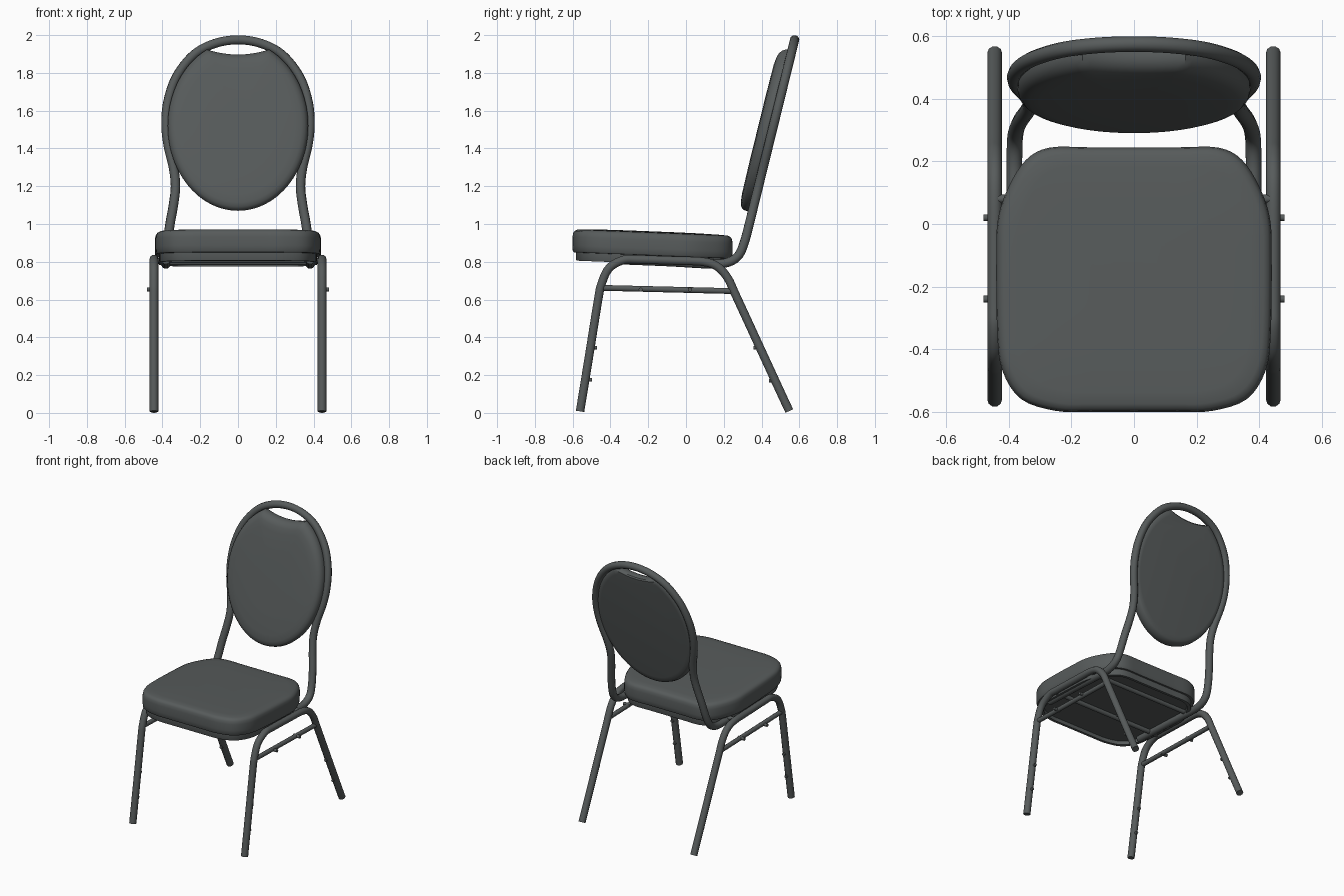
import bpy, bmesh, math
from mathutils import Vector

cube = bpy.data.objects.get("Cube")
if cube:
    bpy.data.objects.remove(cube, do_unlink=True)

charcoal = bpy.data.materials.new("charcoal grey")
COLOUR = (0.095, 0.105, 0.105, 1)
charcoal.diffuse_color = COLOUR
charcoal.use_nodes = True
charcoal.node_tree.nodes["Principled BSDF"].inputs["Base Color"].default_value = COLOUR


def finish(name, mesh):
    """Link a mesh as a smooth shaded part."""
    mesh.materials.clear()
    mesh.materials.append(charcoal)
    ob = bpy.data.objects.new(name, mesh)
    bpy.context.collection.objects.link(ob)
    bpy.ops.object.select_all(action="DESELECT")
    ob.select_set(True)
    bpy.context.view_layer.objects.active = ob
    bpy.ops.object.shade_smooth_by_angle(angle=math.radians(40))
    return ob


def smooth(points, steps=6):
    """Catmull-Rom curve through the points."""
    p = [Vector(q) for q in points]
    p = [2 * p[0] - p[1]] + p + [2 * p[-1] - p[-2]]
    out = []
    for a, b, c, d in zip(p, p[1:], p[2:], p[3:]):
        for i in range(steps):
            t = i / steps
            out.append(0.5 * (2 * b + (c - a) * t + (2 * a - 5 * b + 4 * c - d) * t * t
                              + (3 * b - a - 3 * c + d) * t ** 3))
    return out + [p[-2]]


def tube(name, path, radius):
    curve = bpy.data.curves.new(name, "CURVE")
    curve.dimensions = "3D"
    curve.bevel_depth = radius
    curve.bevel_resolution = 3
    curve.use_fill_caps = True
    spline = curve.splines.new("POLY")
    spline.points.add(len(path) - 1)
    for point, co in zip(spline.points, path):
        point.co = (*co, 1)
    helper = bpy.data.objects.new(name + " path", curve)
    bpy.context.collection.objects.link(helper)
    bpy.context.view_layer.update()
    graph = bpy.context.evaluated_depsgraph_get()
    mesh = bpy.data.meshes.new_from_object(helper.evaluated_get(graph))
    bpy.data.objects.remove(helper, do_unlink=True)
    return finish(name, mesh)


def loft(name, outline, rings, place):
    """Skin scaled copies of an outline; place maps (u, v, height) to space."""
    bm = bmesh.new()
    loops = [[bm.verts.new(place(u * s, v * s, h)) for u, v in outline] for s, h in rings]
    n = len(outline)
    for low, high in zip(loops, loops[1:]):
        for i in range(n):
            j = (i + 1) % n
            bm.faces.new((low[i], low[j], high[j], high[i]))
    bm.faces.new(loops[0])
    bm.faces.new(loops[-1])
    bmesh.ops.recalc_face_normals(bm, faces=bm.faces)
    mesh = bpy.data.meshes.new(name)
    bm.to_mesh(mesh)
    bm.free()
    return finish(name, mesh)


def mirror_outline(half):
    return half + [(-x, y) for x, y in half[-2:0:-1]]


# Seat cushion and pan, both tilted slightly backwards
SEAT_Y = -0.18
seat_half = [(0, -0.6), (0.14, -0.6), (0.25, -0.597), (0.36, -0.56), (0.42, -0.47), (0.437, -0.35),
             (0.44, -0.1), (0.434, 0.02), (0.4, 0.12), (0.345, 0.205), (0.27, 0.244),
             (0.14, 0.245), (0, 0.245)]
seat_half = [(p.x, p.y - SEAT_Y) for p in smooth([(x, y, 0) for x, y in seat_half], 4)]
seat_outline = mirror_outline(seat_half)


def place_seat(u, v, h):
    return (u, v + SEAT_Y, h - 0.04 * v)


loft("seat_cushion", seat_outline,
     [(0.95, 0.833), (0.985, 0.834), (0.997, 0.842), (1, 0.87), (1, 0.915), (0.992, 0.935),
      (0.975, 0.947), (0.94, 0.954), (0.85, 0.957), (0.6, 0.96), (0.3, 0.961)], place_seat)
loft("seat_pan", seat_outline,
     [(0.9, 0.815), (0.905, 0.79), (0.95, 0.79), (0.955, 0.795), (0.955, 0.836)], place_seat)


# Backrest: everything lies on one leaning plane
def lean(z):
    return 0.335 + 0.246 * (z - 1.0)


PAD_Z = 1.52
pad_outline = []
for i in range(96):
    a = math.tau * i / 96
    x, z = 0.372 * math.cos(a), PAD_Z + 0.45 * math.sin(a)
    # The grip opening trims the top of the pad
    pad_outline.append((x, min(z, 1.897 + x * x) - PAD_Z))


def place_pad(u, v, h):
    return (u, lean(PAD_Z + v) + h, PAD_Z + v)


loft("backrest_pad", pad_outline,
     [(0.9, 0.014), (0.96, 0.012), (0.985, 0.004), (1, -0.015), (1, -0.035), (0.985, -0.052),
      (0.95, -0.066), (0.9, -0.073), (0.8, -0.078), (0.4, -0.08)], place_pad)

# Back frame: one bent tube from under the seat, round the oval and back again
frame_front = [(0.382, -0.4, 0.812), (0.382, -0.1, 0.8), (0.382, 0.12, 0.788), (0.382, 0.215, 0.795),
               (0.38, 0.275, 0.83), (0.373, 0.308, 0.9)]
frame_oval = [(0.36, 1.0), (0.342, 1.1), (0.331, 1.2), (0.342, 1.3), (0.37, 1.42), (0.381, 1.53),
              (0.37, 1.65), (0.325, 1.78), (0.235, 1.895), (0.125, 1.955)]
half = frame_front + [(x, lean(z), z) for x, z in frame_oval]
frame_path = half + [(0, lean(1.975), 1.975)] + [(-x, y, z) for x, y, z in reversed(half)]
tube("back_frame", smooth(frame_path), 0.025)

# Leg frames with rails, spacer bolts and stacking bumpers
leg_profile = [(-0.561, 0.008), (-0.55, 0.075), (-0.51, 0.32), (-0.465, 0.6), (-0.448, 0.68),
               (-0.408, 0.765), (-0.33, 0.81), (-0.25, 0.812), (-0.05, 0.806), (0.09, 0.8), (0.165, 0.775),
               (0.22, 0.715), (0.265, 0.62), (0.4, 0.327), (0.515, 0.078), (0.547, 0.01)]
bumpers = [(-0.483, 0.345, -0.16), (-0.51, 0.175, -0.16), (0.37, 0.345, 0.42), (0.451, 0.17, 0.42)]
for side, sign in (("left", 1), ("right", -1)):
    x = 0.445 * sign
    tube(side + "_leg_frame", smooth([(x, y, z) for y, z in leg_profile]), 0.0235)
    tube(side + "_side_rail", [Vector((x, -0.45, 0.662)), Vector((x, 0.24, 0.645))], 0.016)
    for i, y in enumerate((-0.24, 0.02)):
        tube(f"{side}_bolt_{i + 1}", [(0.43 * sign, y, 0.653), (0.481 * sign, y, 0.653)], 0.011)
    for i, (y, z, tilt) in enumerate(bumpers):
        reach = 0.012 if y < 0 else -0.012
        tube(f"{side}_bumper_{i + 1}", [(x, y - reach, z), (x, y + reach, z)], 0.01)
    # Brackets joining the leg frame to the back frame
    for i, y in enumerate((-0.28, 0.08)):
        tube(f"{side}_bracket_{i + 1}", [(0.36 * sign, y, 0.808), (x, y, 0.808)], 0.014)

# Cross braces below the seat
for i, y in enumerate((-0.28, 0.08)):
    z = 0.8 - 0.03 * y
    tube(f"cross_brace_{i + 1}", [(-0.38, y, z), (0.38, y, z)], 0.016)
